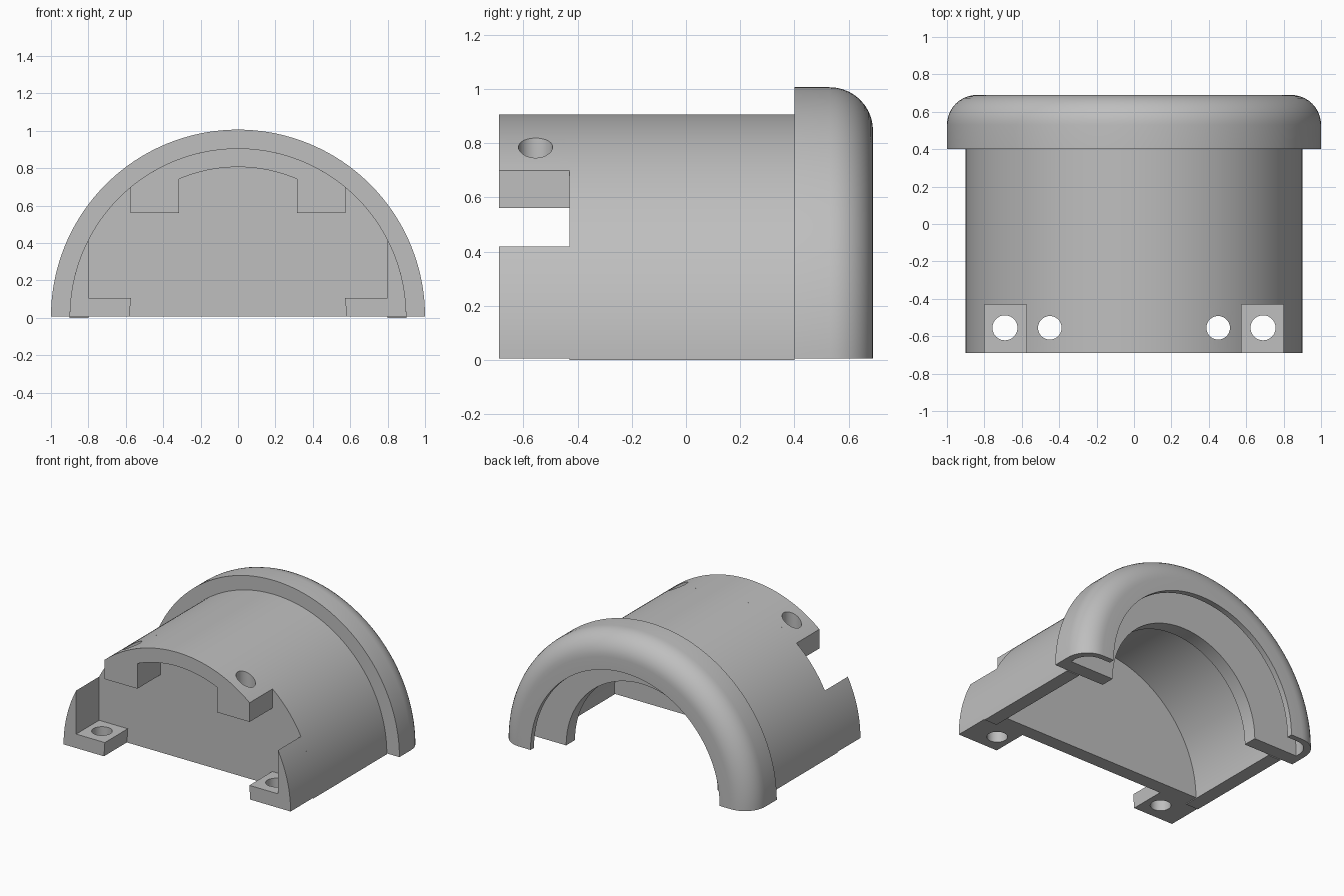
import bpy, bmesh
from math import sin, cos, pi, radians, asin, acos

if "Cube" in bpy.data.objects:
    bpy.data.objects.remove(bpy.data.objects["Cube"])

AXIS_Z = 0.006            # height of the cylinder axis
OUTER, INNER = 0.9, 0.8   # body radii
FRONT, WALL, STEP, BACK = -0.69, -0.43, 0.4, 0.69

grey = bpy.data.materials.new("plain grey")
grey.use_nodes = True
grey.diffuse_color = (0.52, 0.52, 0.52, 1)
grey.node_tree.nodes["Principled BSDF"].inputs["Base Color"].default_value = grey.diffuse_color


def arc(radius, start, end, steps, cx=0.0, cy=0.0):
    """Points along an arc, both ends included."""
    angles = [start + (end - start) * i / steps for i in range(steps + 1)]
    return [(cx + radius * cos(a), cy + radius * sin(a)) for a in angles]


def finish(name, bm):
    bmesh.ops.remove_doubles(bm, verts=bm.verts, dist=1e-5)
    bmesh.ops.recalc_face_normals(bm, faces=bm.faces)
    mesh = bpy.data.meshes.new(name)
    bm.to_mesh(mesh)
    bm.free()
    mesh.materials.append(grey)
    obj = bpy.data.objects.new(name, mesh)
    bpy.context.collection.objects.link(obj)
    return obj


def half_revolve(name, profile, steps=96):
    """Sweep a closed (radius, y) profile half a turn around the y axis."""
    bm = bmesh.new()
    rings = []
    for i in range(steps + 1):
        a = pi * i / steps
        rings.append([bm.verts.new((r * cos(a), y, AXIS_Z + r * sin(a))) for r, y in profile])
    n = len(profile)
    for one, two in zip(rings, rings[1:]):
        for j in range(n):
            k = (j + 1) % n
            if profile[j][0] + profile[k][0] > 0:
                bm.faces.new((one[j], one[k], two[k], two[j]))
    bm.faces.new(rings[0])
    bm.faces.new(rings[-1])
    return finish(name, bm)


def extrude(name, outline, y0, y1):
    """Extrude a closed (x, z) outline along y; z is measured from the axis."""
    bm = bmesh.new()
    a, b = [[bm.verts.new((x, y, AXIS_Z + z)) for x, z in outline] for y in (y0, y1)]
    for j in range(len(outline)):
        k = (j + 1) % len(outline)
        bm.faces.new((a[j], a[k], b[k], b[j]))
    bm.faces.new(a)
    bm.faces.new(b)
    return finish(name, bm)


def drill(obj, x, radius):
    """Cut a vertical screw hole."""
    bpy.ops.mesh.primitive_cylinder_add(vertices=40, radius=radius, depth=3,
                                        location=(x, -0.555, 0.5))
    cutter = bpy.context.object
    cutter.hide_render = True
    mod = obj.modifiers.new("hole", "BOOLEAN")
    mod.operation, mod.solver, mod.object = "DIFFERENCE", "EXACT", cutter
    bpy.context.view_layer.objects.active = obj
    bpy.ops.object.modifier_apply(modifier=mod.name)
    bpy.data.objects.remove(cutter)


# Half-round housing: end wall, body shell, hollow rounded flange and inner ring
profile = [(0, WALL), (OUTER, WALL), (OUTER, STEP), (1, STEP)]
profile += arc(0.16, 0, pi / 2, 10, 0.84, BACK - 0.16)
profile += [(0.75, BACK), (0.75, BACK - 0.04)]
profile += arc(0.12, pi / 2, 0, 8, 0.83, BACK - 0.16)
profile += [(0.95, 0.5), (0.6, 0.5), (0.6, STEP), (INNER, STEP),
            (INNER, WALL + 0.1), (0, WALL + 0.1)]
parts = [half_revolve("housing", profile)]

# Upper front bracket: arched top with a screw block on each side
wide, narrow, low = 0.575, 0.315, 0.555
outline = arc(OUTER, acos(wide / OUTER), pi - acos(wide / OUTER), 48)
outline += [(-wide, low), (-narrow, low)]
outline += arc(INNER, pi - acos(narrow / INNER), acos(narrow / INNER), 28)
outline += [(narrow, low), (wide, low)]
upper = extrude("upper_bracket", outline, FRONT, WALL)
for side in (-1, 1):
    drill(upper, side * 0.45, 0.063)
parts.append(upper)

for side, label in ((1, "left"), (-1, "right")):
    # Lower front bracket: side cheek with a screw foot
    outline = arc(OUTER, 0, acos(INNER / OUTER), 14)
    outline += [(INNER, 0.1), (0.573, 0.1), (0.58, 0)]
    lower = extrude(label + "_lower_bracket", [(side * x, z) for x, z in outline], FRONT, WALL)
    drill(lower, side * 0.69, 0.067)
    parts.append(lower)
    # Thin strip under the shell edge
    strip = [(INNER, 0), (OUTER, 0), (OUTER, -AXIS_Z), (INNER, -AXIS_Z)]
    parts.append(extrude(label + "_edge_strip", [(side * x, z) for x, z in strip], WALL, STEP))

# Smooth the curved faces, keep the edges crisp
bpy.ops.object.select_all(action="DESELECT")
for part in parts:
    part.select_set(True)
bpy.context.view_layer.objects.active = parts[0]
bpy.ops.object.shade_smooth_by_angle(angle=radians(30))
